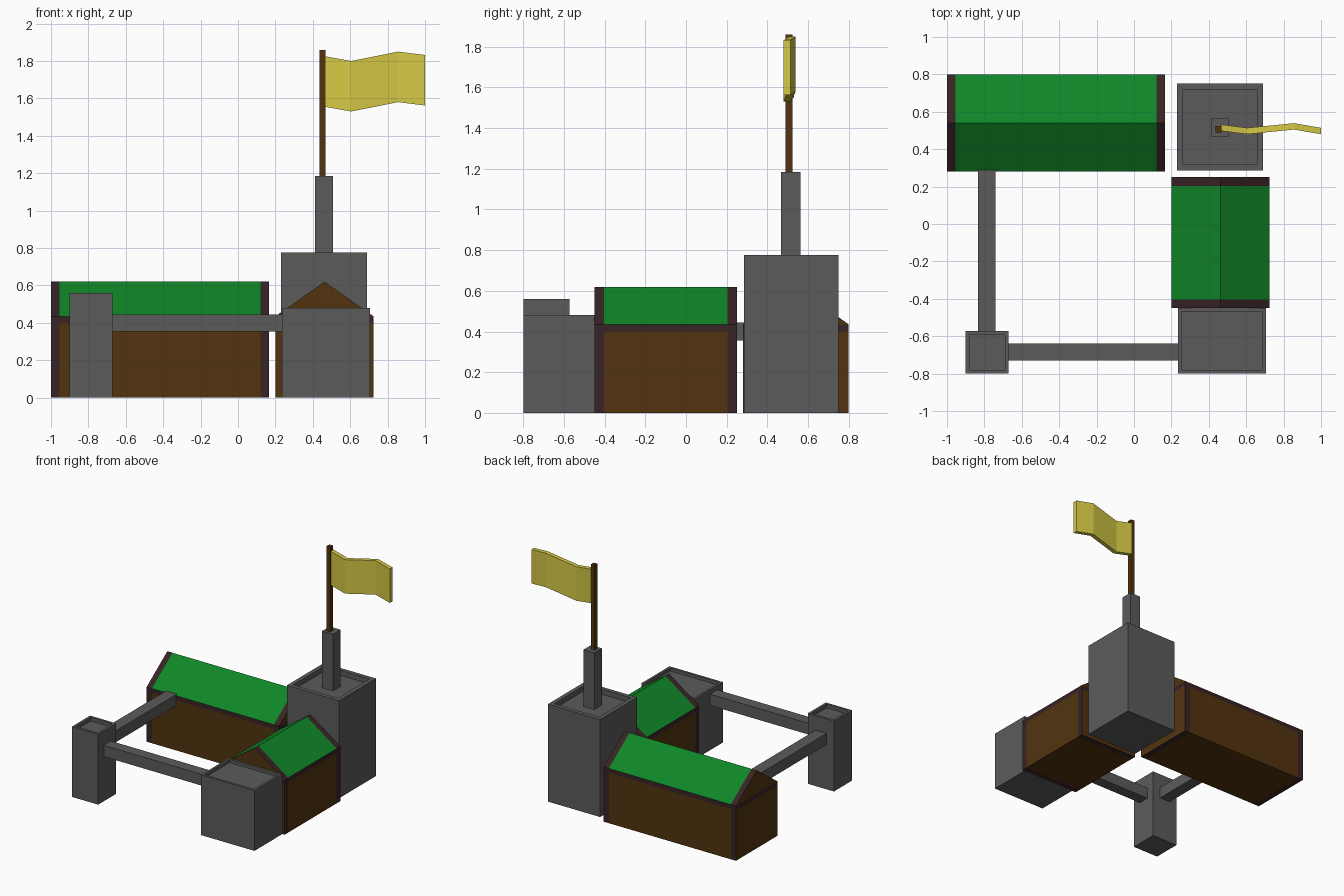
import bpy
import bmesh

cube = bpy.data.objects.get("Cube")
if cube:
    bpy.data.objects.remove(cube, do_unlink=True)


def material(name, rgb):
    m = bpy.data.materials.new(name)
    m.use_nodes = True
    m.diffuse_color = (*rgb, 1)
    m.node_tree.nodes["Principled BSDF"].inputs["Base Color"].default_value = (*rgb, 1)
    return m


STONE = material("grey stone", (0.105, 0.105, 0.105))
WOOD = material("brown wood", (0.084, 0.034, 0.0045))
TRIM = material("dark trim", (0.04, 0.017, 0.0185))
ROOF = material("green roof", (0.005, 0.24, 0.021))
CLOTH = material("yellow cloth", (0.66, 0.58, 0.06))


def finish(name, bm, *mats):
    bmesh.ops.recalc_face_normals(bm, faces=bm.faces)
    mesh = bpy.data.meshes.new(name)
    bm.to_mesh(mesh)
    bm.free()
    for m in mats:
        mesh.materials.append(m)
    obj = bpy.data.objects.new(name, mesh)
    bpy.context.collection.objects.link(obj)
    return obj


def block(name, xs, ys, zs, mat, rim=0, depth=0):
    """Box between limits, optionally with a sunken top inside a rim."""
    bm = bmesh.new()
    bmesh.ops.create_cube(bm, size=1)
    for v in bm.verts:
        for i, (lo, hi) in enumerate((xs, ys, zs)):
            v.co[i] = hi if v.co[i] > 0 else lo
    if rim:
        bm.normal_update()
        top = max(bm.faces, key=lambda f: f.calc_center_median().z)
        bmesh.ops.inset_region(bm, faces=[top], thickness=rim)
        ext = bmesh.ops.extrude_face_region(bm, geom=[top])["geom"]
        bmesh.ops.translate(bm, vec=(0, 0, -depth),
                            verts=[g for g in ext if isinstance(g, bmesh.types.BMVert)])
        if top.is_valid:
            bm.faces.remove(top)
    return finish(name, bm, mat)


def house(name, centre, half, start, end, along_x):
    """Gabled hall with trim at both ends and below the eaves."""
    beam, eave, ridge, edge = 0.4, 0.435, 0.62, 0.046
    profile = [(-half, 0), (-half, beam), (-half, eave), (0, ridge),
               (half, eave), (half, beam), (half, 0)]
    bm = bmesh.new()
    rings = []
    for t in (start, start + edge, end - edge, end):
        rings.append([bm.verts.new((t, centre + s, z) if along_x else (centre + s, t, z))
                      for s, z in profile])
    n = len(profile)
    for k in range(3):
        for i in range(n):
            j = (i + 1) % n
            f = bm.faces.new((rings[k][i], rings[k][j], rings[k + 1][j], rings[k + 1][i]))
            if k != 1 or i in (1, 4):
                f.material_index = 1
            elif i in (2, 3):
                f.material_index = 2
    # End walls: lower wall, eave beam, gable
    for r in (rings[0], rings[3]):
        bm.faces.new((r[0], r[1], r[5], r[6]))
        bm.faces.new((r[1], r[2], r[4], r[5])).material_index = 1
        bm.faces.new((r[2], r[3], r[4]))
    return finish(name, bm, WOOD, TRIM, ROOF)


# Halls
house("long_hall", 0.54, 0.26, -1.0, 0.165, True)
house("short_hall", 0.4625, 0.2625, -0.45, 0.25, False)

# Towers with sunken tops
block("main_tower", (0.23, 0.69), (0.285, 0.75), (0, 0.775), STONE, 0.047, 0.04)
block("corner_block", (0.235, 0.705), (-0.8, -0.45), (0, 0.48), STONE, 0.026, 0.025)
block("small_tower", (-0.9, -0.67), (-0.8, -0.573), (0, 0.56), STONE, 0.028, 0.03)
block("tower_pillar", (0.412, 0.508), (0.468, 0.564), (0.7, 1.185), STONE)

# Raised connecting walls
block("front_wall", (-0.68, 0.24), (-0.73, -0.64), (0.355, 0.445), STONE)
block("side_wall", (-0.835, -0.74), (-0.58, 0.29), (0.355, 0.445), STONE)

# Flag
block("flag_pole", (0.437, 0.469), (0.49, 0.524), (1.17, 1.86), WOOD)
bm = bmesh.new()
rings = []
for x, y, top in ((0.465, 0.515, 1.825), (0.605, 0.497, 1.8), (0.855, 0.522, 1.85), (1.0, 0.497, 1.832)):
    rings.append([bm.verts.new((x, y + dy, top - drop))
                  for dy, drop in ((-0.017, 0), (0.017, 0), (0.017, 0.27), (-0.017, 0.27))])
for a, b in zip(rings, rings[1:]):
    for i in range(4):
        j = (i + 1) % 4
        bm.faces.new((a[i], a[j], b[j], b[i]))
bm.faces.new(rings[0])
bm.faces.new(rings[-1])
finish("flag", bm, CLOTH)
